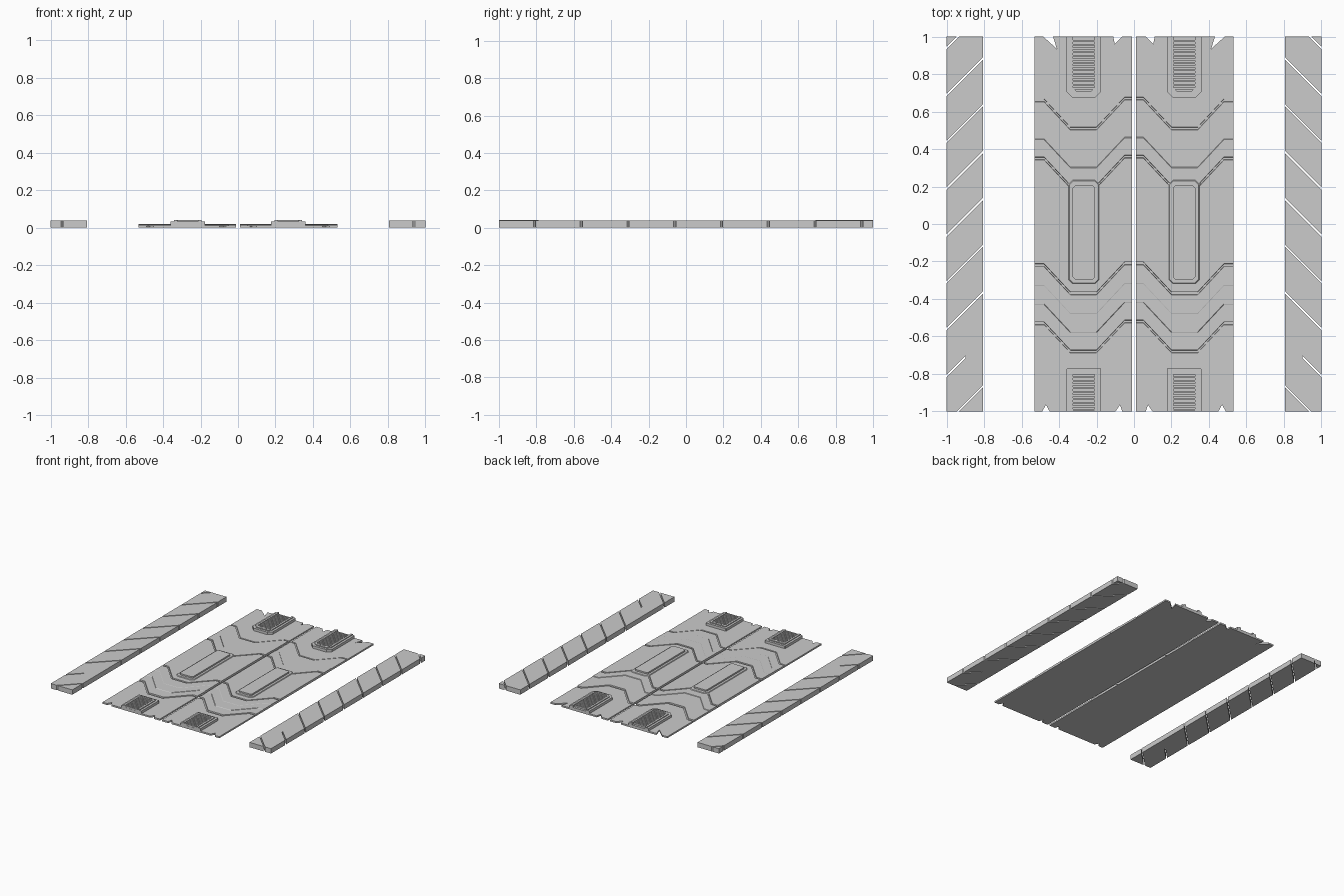
import bpy, bmesh

if "Cube" in bpy.data.objects:
    bpy.data.objects.remove(bpy.data.objects["Cube"])


def finish(name, bm, mirror=True):
    bmesh.ops.recalc_face_normals(bm, faces=bm.faces)
    me = bpy.data.meshes.new(name)
    bm.to_mesh(me)
    bm.free()
    ob = bpy.data.objects.new(name, me)
    bpy.context.collection.objects.link(ob)
    if mirror:
        m = ob.modifiers.new("Mirror", 'MIRROR')
        m.use_mirror_merge = False
    return ob


def prism(bm, pts, z0, z1, top=None):
    """Extruded outline; an optional second outline gives sloped sides."""
    lo = [bm.verts.new((x, y, z0)) for x, y in pts]
    hi = [bm.verts.new((x, y, z1)) for x, y in (top or pts)]
    bm.faces.new(lo[::-1])
    bm.faces.new(hi)
    n = len(pts)
    for i in range(n):
        j = (i + 1) % n
        bm.faces.new((lo[i], lo[j], hi[j], hi[i]))


def rect(x0, x1, y0, y1, c=0.0):
    if not c:
        return [(x0, y0), (x1, y0), (x1, y1), (x0, y1)]
    return [(x0 + c, y0), (x1 - c, y0), (x1, y0 + c), (x1, y1 - c),
            (x1 - c, y1), (x0 + c, y1), (x0, y1 - c), (x0, y0 + c)]


def cut(ob, outlines):
    bm = bmesh.new()
    for o in outlines:
        prism(bm, o, -0.05, 0.1)
    cutter = finish("cutter", bm, False)
    cutter.hide_render = True
    cutter.hide_set(True)
    m = ob.modifiers.new("Cut", 'BOOLEAN')
    m.object, m.operation, m.solver = cutter, 'DIFFERENCE', 'EXACT'
    # cut the half before it is mirrored
    with bpy.context.temp_override(object=ob, active_object=ob):
        bpy.ops.object.modifier_move_to_index(modifier="Cut", index=0)


# Side strips split by diagonal slots
bm = bmesh.new()
prism(bm, rect(0.805, 1.0, -1, 1), 0, 0.04)
strip = finish("side_strip", bm)
slots = []
for k in range(9):
    c, w = 0.94 - 0.25 * k, 0.006
    xin = 0.9 if k == 7 else 0.78
    slots.append([(1.03, c - 0.03 - w), (1.03, c - 0.03 + w),
                  (xin, c + 1 - xin + w), (xin, c + 1 - xin - w)])
cut(strip, slots)

# Floor plates with stepped and grooved chevron bands
stations = [(0.01, 0.16), (0.05, 0.16), (0.2, 0), (0.34, 0), (0.48, 0.15), (0.53, 0.15)]
LOW, MID, HIGH, GR = 0.013, 0.016, 0.019, 0.007
rows = [(-1, LOW)]
for base, seq in ((-0.68, (LOW, MID, HIGH, HIGH)), (0.2, (HIGH, HIGH, MID, LOW))):
    up = base < 0
    marks = [base, base + 0.1, base + 0.2, base + 0.31]
    a, b, c, d = marks
    rows += [(a - 0.008, seq[0]), (a - 0.006, GR), (a + 0.006, GR), (a + 0.008, seq[1])]
    rows += [(b, seq[1]), (b + 0.004, seq[1] + 0.002 if up else seq[2])]
    rows += [(c, seq[1] + 0.002 if up else seq[2]), (c + 0.004, seq[2])]
    rows += [(d - 0.008, seq[2]), (d - 0.006, GR), (d + 0.006, GR), (d + 0.008, seq[3])]
rows.append((1, LOW))
bm = bmesh.new()
grids = []
for flat in (False, True):
    g = []
    for y, z in rows:
        g.append([bm.verts.new((x, y + (dy if abs(y) < 1 else 0), 0 if flat else z))
                  for x, dy in stations])
    grids.append(g)
    for r in range(len(rows) - 1):
        for s in range(len(stations) - 1):
            bm.faces.new((g[r][s], g[r][s + 1], g[r + 1][s + 1], g[r + 1][s]))
t, f = grids
for r in range(len(rows) - 1):
    for s in (0, -1):
        bm.faces.new((t[r][s], t[r + 1][s], f[r + 1][s], f[r][s]))
for s in range(len(stations) - 1):
    for r in (0, -1):
        bm.faces.new((t[r][s], t[r][s + 1], f[r][s + 1], f[r][s]))
plate = finish("floor_plate", bm)
cut(plate, [
    [(0.495, 1.01), (0.435, 1.01), (0.412, 0.935)],
    [(0.112, 1.01), (0.055, 1.01), (0.103, 0.96)],
    [(0.495, -1.01), (0.47, -0.965), (0.445, -1.01)],
    [(0.105, -1.01), (0.075, -0.965), (0.06, -1.01)]])

# Raised centre pads on sloped bases
bm = bmesh.new()
prism(bm, rect(0.175, 0.36, -0.33, 0.245, 0.025), 0.005, 0.024,
      rect(0.19, 0.345, -0.315, 0.23, 0.02))
finish("centre_pad_base", bm)
bm = bmesh.new()
prism(bm, rect(0.207, 0.327, -0.295, 0.205, 0.012), 0.02, 0.036)
finish("centre_pad_top", bm)


# End vents: U-shaped frame, raised rim, recessed floor and slats
def u_shape(s, tip, x0, x1, w, c):
    """U outline opening towards y = s, closed end at s * tip."""
    def leg(i, cc):
        a, b, y = x0 + i, x1 - i, tip + i
        return [(a, 1), (a, y + cc), (a + cc, y), (b - cc, y), (b, y + cc), (b, 1)]
    return [(x, s * y) for x, y in leg(0, c) + leg(w, c * 0.6)[::-1]]


for label, s, tip, c in (("rear", 1, 0.675, 0.03), ("front", -1, 0.77, 0.004)):
    bm = bmesh.new()
    prism(bm, u_shape(s, tip, 0.176, 0.36, 0.034, c), 0.005, 0.034)
    prism(bm, u_shape(s, tip + 0.018, 0.194, 0.342, 0.016, c * 0.8), 0.03, 0.041)
    finish(label + "_vent_frame", bm)
    bm = bmesh.new()
    lo, hi = sorted((s * (tip + 0.02), s * 1.0))
    prism(bm, rect(0.2, 0.336, lo, hi), 0.005, 0.024)
    finish(label + "_vent_floor", bm)
    bm = bmesh.new()
    y = tip + 0.048
    while y < 0.995:
        prism(bm, rect(0.208, 0.328, s * y - 0.005, s * y + 0.005), 0.022, 0.037)
        y += 0.0195
    finish(label + "_vent_slats", bm)
